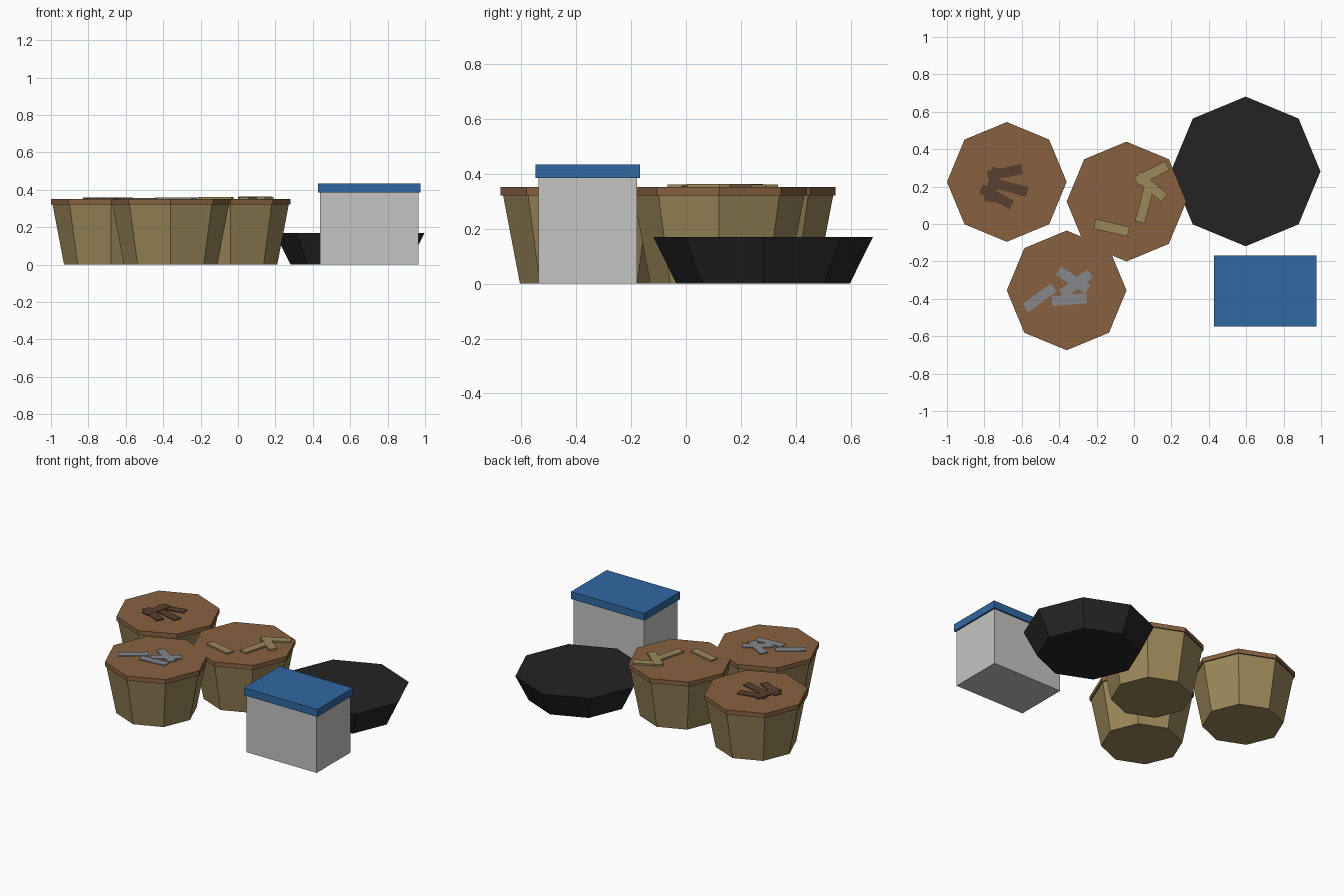
import bpy, math

if "Cube" in bpy.data.objects:
    bpy.data.objects.remove(bpy.data.objects["Cube"])


def material(name, r, g, b):
    lin = [((c / 255 + 0.055) / 1.055) ** 2.4 for c in (r, g, b)]
    m = bpy.data.materials.new(name)
    m.diffuse_color = (*lin, 1)
    m.use_nodes = True
    m.node_tree.nodes["Principled BSDF"].inputs["Base Color"].default_value = m.diffuse_color
    return m


KHAKI = material("khaki", 155, 136, 90)
BROWN = material("soil_brown", 135, 97, 63)
DARK = material("dark_brown", 88, 64, 46)
STEEL = material("steel_grey", 133, 135, 139)
BLACK = material("black", 36, 36, 36)
BLUE = material("blue", 48, 104, 162)
GREY = material("light_grey", 196, 196, 194)


def finish(name, mat):
    ob = bpy.context.object
    ob.name = name
    ob.data.materials.append(mat)
    return ob


def frustum(name, x, y, z0, z1, r0, r1, mat):
    # eight-sided, corners on the x and y axes
    bpy.ops.mesh.primitive_cone_add(vertices=8, radius1=r0, radius2=r1, depth=z1 - z0,
                                    location=(x, y, (z0 + z1) / 2))
    return finish(name, mat)


def box(name, x, y, z0, z1, sx, sy, mat, angle=0):
    bpy.ops.mesh.primitive_cube_add(size=1, location=(x, y, (z0 + z1) / 2),
                                    rotation=(0, 0, math.radians(angle)))
    bpy.context.object.scale = (sx, sy, z1 - z0)
    return finish(name, mat)


# Buckets with lids, each with loose strips (x, y, angle) on top
buckets = [
    ("left", -0.68, 0.225, DARK, 0.357,
     [(-0.69, 0.275, 12), (-0.66, 0.195, -15), (-0.735, 0.145, -28), (-0.755, 0.21, 75)]),
    ("middle", -0.04, 0.12, KHAKI, 0.361,
     [(-0.12, -0.02, -13), (0.095, 0.27, 27), (0.055, 0.10, 75), (0.09, 0.20, -40)]),
    ("front", -0.36, -0.355, STEEL, 0.357,
     [(-0.505, -0.395, 36), (-0.345, -0.405, 5), (-0.325, -0.30, -32), (-0.31, -0.32, 36)]),
]
for name, x, y, mat, top, strips in buckets:
    frustum(name + "_bucket", x, y, 0, 0.325, 0.25, 0.312, KHAKI)
    frustum(name + "_bucket_top", x, y, 0.322, 0.352, 0.32, 0.32, BROWN)
    for i, (sx, sy, a) in enumerate(strips):
        box(f"{name}_strip_{i + 1}", sx, sy, 0.345, top + i * 0.001, 0.187, 0.053, mat, a)

# Wide shallow tub
frustum("black_tub", 0.597, 0.281, 0, 0.17, 0.316, 0.40, BLACK)

# Cool box and lid
box("cooler_body", 0.702, -0.358, 0, 0.39, 0.525, 0.36, GREY)
box("cooler_lid", 0.702, -0.358, 0.385, 0.435, 0.548, 0.38, BLUE)
